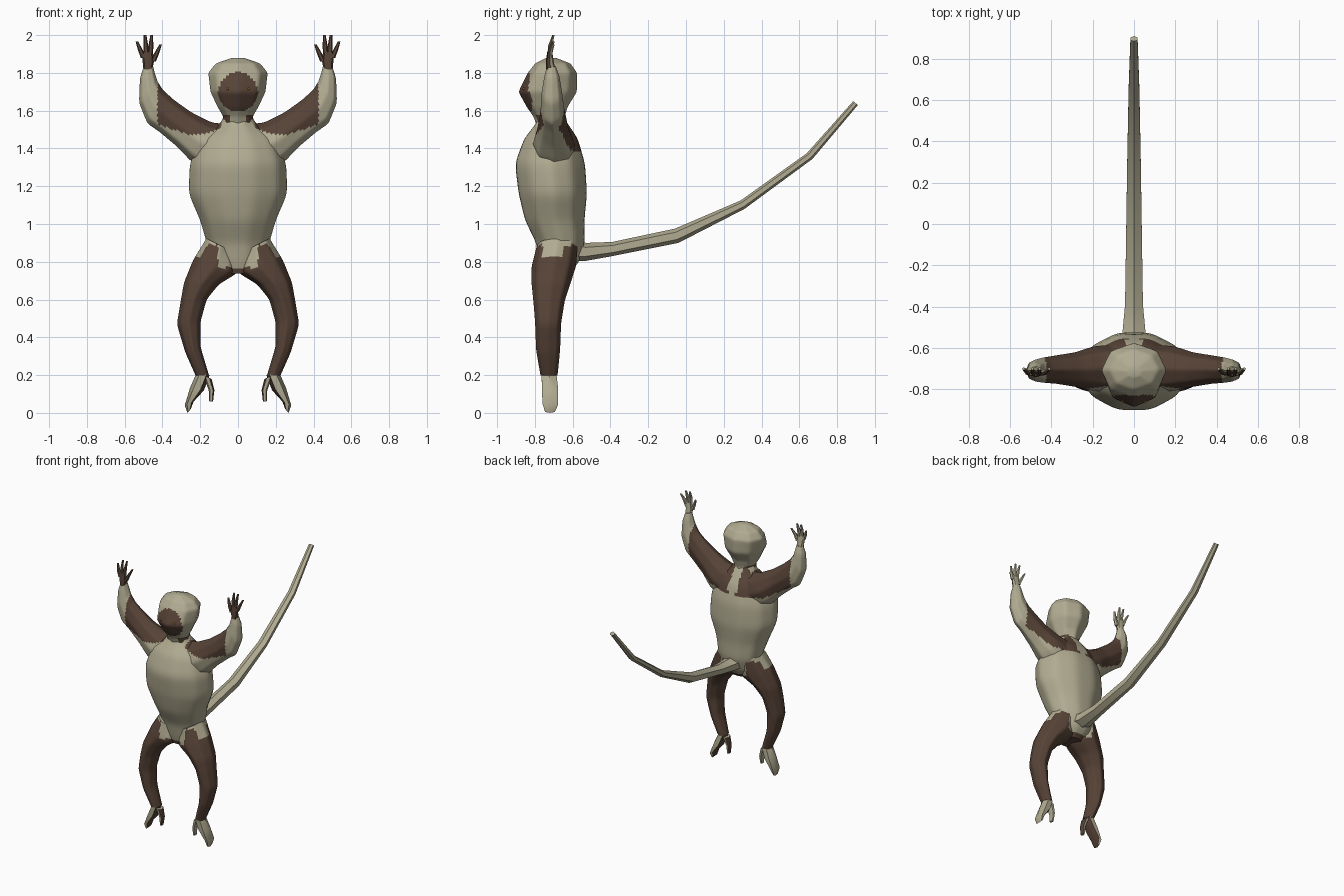
import bpy
import bmesh
from math import cos, sin, pi, radians
from mathutils import Vector

default_cube = bpy.data.objects.get("Cube")
if default_cube:
    bpy.data.objects.remove(default_cube, do_unlink=True)


def make_material(name, colour):
    material = bpy.data.materials.new(name)
    material.use_nodes = True
    material.diffuse_color = (*colour, 1)
    shader = material.node_tree.nodes["Principled BSDF"]
    shader.inputs["Base Color"].default_value = (*colour, 1)
    shader.inputs["Roughness"].default_value = 0.8
    return material


BEIGE = make_material("pale_fur", (0.44, 0.41, 0.285))
BROWN = make_material("brown_fur", (0.095, 0.056, 0.038))
AMBER = make_material("amber_eye", (0.5, 0.22, 0.04))


def loft(name, sections, sides=8, rule=None, side=1, cuts=0, relax=0, lengthwise=False, angle=40):
    """Skin oval rings; each ring spans edge points a-b (x, z) and depths near-far (y).
    With lengthwise set, x and y trade places. Faces passing the rule become brown."""
    bm = bmesh.new()
    rings = []
    for a, b, near, far in sections:
        a = Vector((a[0], 0, a[1]))
        b = Vector((b[0], 0, b[1]))
        middle = (a + b) / 2 + Vector((0, (near + far) / 2, 0))
        ring = []
        for i in range(sides):
            t = 2 * pi * i / sides
            p = middle + (a - b) / 2 * cos(t) + Vector((0, (far - near) / 2 * sin(t), 0))
            if lengthwise:
                p.x, p.y = p.y, p.x
            p.x *= side
            ring.append(bm.verts.new(p))
        rings.append(ring)
    for low, high in zip(rings, rings[1:]):
        for i in range(sides):
            j = (i + 1) % sides
            bm.faces.new((low[i], low[j], high[j], high[i]))
    bm.faces.new(rings[0])
    bm.faces.new(rings[-1])
    if cuts:
        bmesh.ops.subdivide_edges(bm, edges=bm.edges[:], cuts=cuts, use_grid_fill=True)
    for _ in range(relax):
        bmesh.ops.smooth_vert(bm, verts=bm.verts[:], factor=0.5,
                              use_axis_x=True, use_axis_y=True, use_axis_z=True)
    bmesh.ops.recalc_face_normals(bm, faces=bm.faces[:])
    for face in bm.faces:
        if rule:
            c = face.calc_center_median()
            n = face.normal
            face.material_index = int(rule(abs(c.x), c.y, c.z, n.x * side, n.y))
    mesh = bpy.data.meshes.new(name)
    bm.to_mesh(mesh)
    bm.free()
    mesh.materials.append(BEIGE)
    mesh.materials.append(BROWN)
    obj = bpy.data.objects.new(name, mesh)
    bpy.context.collection.objects.link(obj)
    bpy.ops.object.select_all(action="DESELECT")
    obj.select_set(True)
    bpy.context.view_layer.objects.active = obj
    bpy.ops.object.shade_smooth_by_angle(angle=radians(angle))
    return obj


def level(width, z, near, far):
    """Symmetric horizontal ring for the torso and head."""
    return (width, z), (-width, z), near, far


# Fur pattern rules
def coat(x, y, z, nx, ny):
    if z < 0.95:
        hip_patch = x > 0.15 and z > 0.83 and -0.76 < y < -0.65
        belly = x < 0.105 and z > 0.77
        return z < 0.89 and not belly and not hip_patch
    if y > -0.67:
        return 0.035 < x < 0.43 and z > 1.39 + max(0, x - 0.22) * 0.6
    edge = 1.47 + max(0, 0.2 - x) * 0.3 + max(0, x - 0.25) * 0.33
    return 0.09 < x < 0.425 and z > edge


def head_coat(x, y, z, nx, ny):
    face = y < -0.77 and (x / 0.105) ** 2 + ((z - 1.70) / 0.105) ** 2 < 1
    throat = z < 1.58 and x > 0.045
    return face or throat


def palm_coat(x, y, z, nx, ny):
    return ny < -0.2


def sole_coat(x, y, z, nx, ny):
    return nx < -0.45 and z < 0.17


# Torso
loft("torso", [
    level(0.07, 0.73, -0.76, -0.62),
    level(0.14, 0.80, -0.78, -0.56),
    level(0.17, 0.90, -0.80, -0.53),
    level(0.205, 1.02, -0.86, -0.53),
    level(0.268, 1.16, -0.895, -0.515),
    level(0.262, 1.32, -0.915, -0.525),
    level(0.21, 1.45, -0.865, -0.565),
    level(0.10, 1.53, -0.80, -0.62),
    level(0.075, 1.57, -0.78, -0.65),
], sides=10, rule=coat, cuts=5, relax=5)

# Head with brown face
loft("head", [
    level(0.09, 1.52, -0.79, -0.64),
    level(0.08, 1.57, -0.81, -0.64),
    level(0.11, 1.62, -0.845, -0.625),
    level(0.148, 1.70, -0.89, -0.575),
    level(0.16, 1.80, -0.84, -0.575),
    level(0.12, 1.85, -0.80, -0.61),
    level(0.03, 1.88, -0.74, -0.69),
], sides=8, rule=head_coat, cuts=6, relax=2)

# Tail, swept back and up
loft("tail", [
    ((-0.62, 0.92), (-0.62, 0.80), -0.09, 0.09),
    ((-0.53, 0.90), (-0.53, 0.805), -0.065, 0.065),
    ((-0.39, 0.905), (-0.39, 0.83), -0.05, 0.05),
    ((-0.06, 0.975), (-0.04, 0.90), -0.044, 0.044),
    ((0.29, 1.125), (0.31, 1.08), -0.038, 0.038),
    ((0.64, 1.375), (0.67, 1.345), -0.03, 0.03),
    ((0.885, 1.65), (0.91, 1.63), -0.02, 0.02),
], sides=6, lengthwise=True)

ARM = [
    ((0.05, 1.53), (0.10, 1.23), -0.82, -0.58),
    ((0.14, 1.54), (0.25, 1.33), -0.81, -0.59),
    ((0.25, 1.595), (0.32, 1.405), -0.79, -0.62),
    ((0.34, 1.66), (0.415, 1.485), -0.775, -0.635),
    ((0.395, 1.71), (0.48, 1.53), -0.77, -0.645),
    ((0.425, 1.755), (0.525, 1.64), -0.765, -0.655),
    ((0.44, 1.80), (0.52, 1.77), -0.75, -0.67),
    ((0.45, 1.84), (0.50, 1.835), -0.735, -0.69),
]
LEG = [
    ((0.165, 0.93), (0.03, 0.86), -0.79, -0.57),
    ((0.24, 0.81), (0.0, 0.74), -0.82, -0.58),
    ((0.288, 0.69), (0.10, 0.68), -0.82, -0.61),
    ((0.305, 0.59), (0.165, 0.60), -0.81, -0.64),
    ((0.325, 0.47), (0.198, 0.48), -0.80, -0.66),
    ((0.28, 0.32), (0.198, 0.35), -0.795, -0.665),
    ((0.222, 0.19), (0.15, 0.19), -0.77, -0.68),
]
FOOT = [
    ((0.22, 0.21), (0.15, 0.20), -0.77, -0.68),
    ((0.255, 0.13), (0.18, 0.12), -0.77, -0.67),
    ((0.282, 0.04), (0.235, 0.06), -0.765, -0.67),
    ((0.268, 0.0), (0.25, 0.02), -0.75, -0.69),
]
BIG_TOE = [
    ((0.185, 0.20), (0.14, 0.18), -0.76, -0.69),
    ((0.155, 0.12), (0.125, 0.12), -0.75, -0.70),
    ((0.152, 0.06), (0.132, 0.06), -0.745, -0.71),
]
PALM = [
    ((0.455, 1.81), (0.50, 1.81), -0.74, -0.69),
    ((0.445, 1.86), (0.505, 1.86), -0.742, -0.70),
    ((0.45, 1.91), (0.51, 1.91), -0.735, -0.708),
]
# Fingers as base x, base z, tip x, tip z
FINGERS = {
    "thumb": (0.45, 1.86, 0.41, 1.95),
    "index_finger": (0.465, 1.89, 0.457, 2.0),
    "middle_finger": (0.485, 1.89, 0.492, 2.0),
    "little_finger": (0.50, 1.88, 0.535, 1.965),
}


def finger(bx, bz, tx, tz):
    """Tapering finger that curls slightly backward."""
    mx, mz = (bx + tx) / 2, (bz + tz) / 2
    rings = []
    for x, z, half, y in ((bx, bz, 0.015, -0.722), (mx, mz, 0.013, -0.718), (tx, tz, 0.007, -0.702)):
        rings.append(((x - half, z), (x + half, z), y - half, y + half))
    return rings


# Limbs, hands, feet and eyes on both sides
for label, side in (("left", 1), ("right", -1)):
    loft(label + "_arm", ARM, rule=coat, side=side, cuts=5, relax=2)
    loft(label + "_leg", LEG, rule=coat, side=side, cuts=5, relax=2)
    loft(label + "_foot", FOOT, rule=sole_coat, side=side, sides=6)
    loft(label + "_big_toe", BIG_TOE, rule=sole_coat, side=side, sides=6)
    loft(label + "_palm", PALM, rule=palm_coat, side=side)
    for part, line in FINGERS.items():
        loft(label + "_" + part, finger(*line), rule=palm_coat, side=side, sides=6)
    bpy.ops.mesh.primitive_uv_sphere_add(segments=8, ring_count=6, radius=0.007,
                                         location=(side * 0.055, -0.858, 1.715))
    eye = bpy.context.object
    eye.name = label + "_eye"
    eye.data.materials.append(AMBER)
